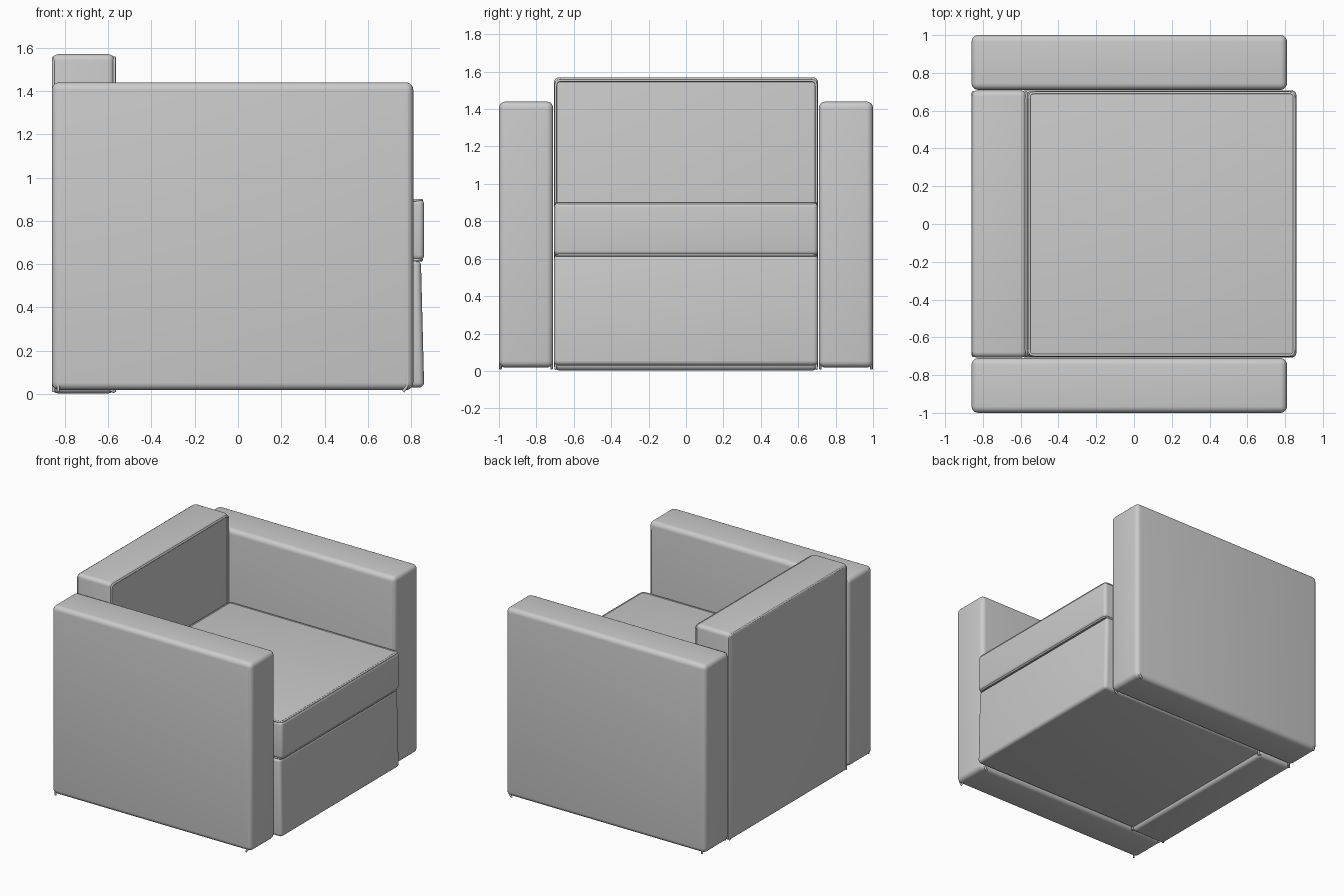
import bpy, bmesh, math
from mathutils import Vector

if "Cube" in bpy.data.objects:
    bpy.data.objects.remove(bpy.data.objects["Cube"])


def padded_box(name, lo, hi, r=0.035, shape=None):
    """Upholstered block between two corners with rolled edges."""
    bm = bmesh.new()
    bmesh.ops.create_cube(bm, size=1)
    for v in bm.verts:
        v.co = Vector([lo[i] if v.co[i] < 0 else hi[i] for i in range(3)])
    if shape:
        for v in bm.verts:
            shape(v)
    bmesh.ops.bevel(bm, geom=bm.edges[:], offset=r, segments=5,
                    profile=0.5, affect='EDGES', clamp_overlap=True)
    me = bpy.data.meshes.new(name)
    bm.to_mesh(me)
    bm.free()
    ob = bpy.data.objects.new(name, me)
    bpy.context.collection.objects.link(ob)
    bpy.context.view_layer.objects.active = ob
    ob.select_set(True)
    bpy.ops.object.shade_smooth_by_angle(angle=math.radians(40))
    ob.select_set(False)
    return ob


def rounded(pts, r, closed):
    """Replace the corners of a 2D polyline by small arcs."""
    pts = [Vector(p) for p in pts]
    n, out = len(pts), []
    for i, p in enumerate(pts):
        if not closed and i in (0, n - 1):
            out.append(p)
            continue
        a = p + (pts[i - 1] - p).normalized() * r
        b = p + (pts[(i + 1) % n] - p).normalized() * r
        for k in range(6):
            t = k / 5
            out.append(a * (1 - t) ** 2 + p * 2 * t * (1 - t) + b * t * t)
    return out


def piping(name, pts, place, closed=False, r=0.03, thick=0.007):
    """Thin cord along a flat path, placed in space by the place function."""
    cu = bpy.data.curves.new(name, 'CURVE')
    cu.dimensions = '3D'
    cu.bevel_depth = thick
    cu.bevel_resolution = 2
    cu.use_fill_caps = True
    path = rounded(pts, r, closed)
    sp = cu.splines.new('POLY')
    sp.points.add(len(path) - 1)
    for p, q in zip(sp.points, path):
        p.co = (*place(q), 1)
    sp.use_cyclic_u = closed
    ob = bpy.data.objects.new(name, cu)
    bpy.context.collection.objects.link(ob)


# Arms with cord around the outer and inner side panels
arm_path = [(-0.83, 0.012), (-0.83, 1.407), (0.785, 1.407), (0.785, 0.035), (0.762, 0.012)]
for side, s in (("right", 1), ("left", -1)):
    y0, y1 = sorted((s * 0.71, s * 1.0))
    padded_box(side + "_arm", (-0.86, y0, 0.018), (0.81, y1, 1.44))
    for part, y in (("outer", 0.992), ("inner", 0.718)):
        piping(f"{side}_arm_{part}_piping", arm_path,
               lambda q, y=y: (q[0], s * y, q[1]))

# Backrest with cord on its front and rear panels
padded_box("backrest", (-0.86, -0.707, 0.003), (-0.57, 0.707, 1.57), 0.03)
back_path = [(-0.697, 0.01), (-0.697, 1.553), (0.697, 1.553), (0.697, 0.01)]
for part, x in (("front", -0.571), ("rear", -0.852)):
    piping(f"backrest_{part}_piping", back_path, lambda q, x=x: (x, q[0], q[1]))

# Short loose cord ends under the backrest
for s in (-1, 1):
    piping("backrest_cord_end", [(-0.572, 0.02), (-0.572, 0.01), (-0.61, 0.03)],
           lambda q: (q[0], s * 0.697, q[1]), r=0.005, thick=0.006)


# Base whose front panel leans in slightly at the top
def lean(v):
    if v.co.x > 0 and v.co.z > 0.3:
        v.co.x -= 0.015


padded_box("seat_base", (-0.6, -0.707, 0.03), (0.86, 0.707, 0.618), 0.025, lean)

# Seat cushion with cord around its top and bottom edges
padded_box("seat_cushion", (-0.565, -0.705, 0.618), (0.86, 0.705, 0.9), 0.025)
rim = [(-0.555, -0.695), (0.848, -0.695), (0.848, 0.695), (-0.555, 0.695)]
for part, z in (("top", 0.895), ("bottom", 0.62)):
    piping(f"cushion_{part}_piping", rim, lambda q, z=z: (q[0], q[1], z), closed=True)
